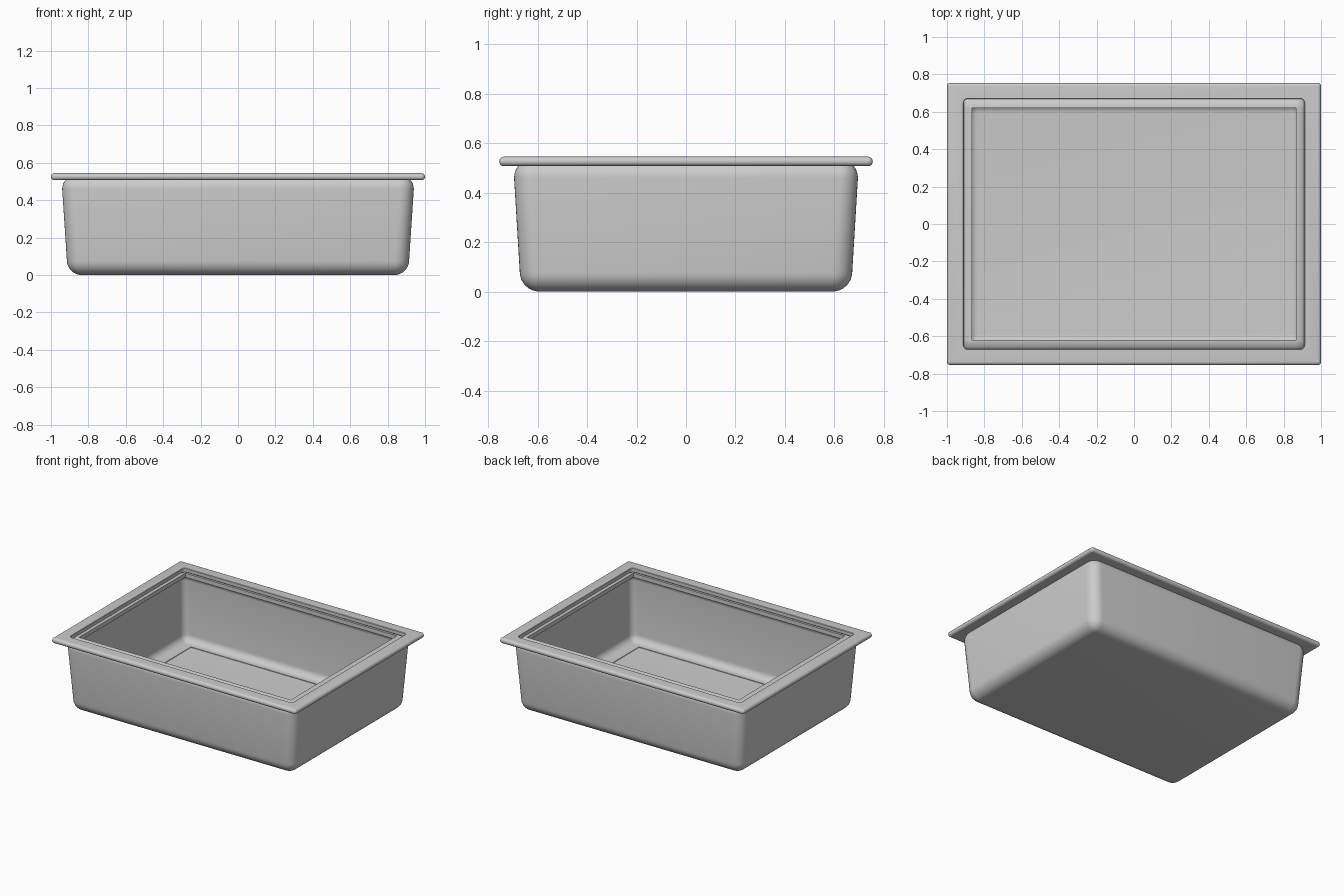
import bpy, bmesh
from math import sin, cos, pi

if "Cube" in bpy.data.objects:
    bpy.data.objects.remove(bpy.data.objects["Cube"])

def ring(cx, cy, r, z, n=8):
    """Rounded rectangle: core half sizes cx, cy grown outwards by radius r."""
    pts = []
    for k, (sx, sy) in enumerate(((1, 1), (-1, 1), (-1, -1), (1, -1))):
        for i in range(n + 1):
            a = (k + i / n) * pi / 2
            pts.append((sx * cx + r * cos(a), sy * cy + r * sin(a), z))
    return pts

def loft(name, rings, closed=False, caps=False, angle=35):
    """Skin a stack of rings; closed joins last to first, caps fills both ends."""
    bm = bmesh.new()
    loops = [[bm.verts.new(p) for p in r] for r in rings]
    n = len(loops[0])
    pairs = list(zip(loops, loops[1:])) + ([(loops[-1], loops[0])] if closed else [])
    for a, b in pairs:
        for i in range(n):
            j = (i + 1) % n
            bm.faces.new((a[i], a[j], b[j], b[i]))
    if caps:
        bm.faces.new(loops[0])
        bm.faces.new(loops[-1])
    bmesh.ops.remove_doubles(bm, verts=bm.verts[:], dist=1e-5)
    bmesh.ops.recalc_face_normals(bm, faces=bm.faces[:])
    me = bpy.data.meshes.new(name)
    bm.to_mesh(me)
    bm.free()
    ob = bpy.data.objects.new(name, me)
    bpy.context.collection.objects.link(ob)
    bpy.context.view_layer.objects.active = ob
    ob.select_set(True)
    bpy.ops.object.shade_smooth_by_angle(angle=angle * pi / 180)
    ob.select_set(False)
    return ob

# Tub: drafted shell with filleted edges, outside going up and inside coming down
STEPS = 8
BOTTOM, TOP = (0.835, 0.592), (0.865, 0.62)

def fillet(core, z, r, up):
    arc = [i / STEPS * pi / 2 for i in range(STEPS + 1)]
    if up:
        return [ring(*core, r * cos(a), z + r * sin(a)) for a in arc]
    return [ring(*core, r * sin(a), z - r * cos(a)) for a in arc]

outside = fillet(BOTTOM, 0.08, 0.08, False) + fillet(TOP, 0.46, 0.075, True)
inside = fillet(BOTTOM, 0.08, 0.05, False) + fillet(TOP, 0.46, 0.045, True)
loft("tub", outside + inside[::-1], caps=True)

# Rim: flat flange with a rounded outer edge and a rounded-corner opening
R = 0.019
edge = [ring(1 - R, 0.755 - R, R * cos(a), 0.526 + R * sin(a))
        for a in [(-0.5 + i / 10) * pi for i in range(11)]]
hole = [ring(0.89, 0.648, r, z) for r, z in
        ((0.023, 0.545), (0.02, 0.542), (0.02, 0.507))]
loft("rim", edge + hole, closed=True)

# Fine raised lines on the tub floor
def ridge(name, cx, cy, r, width, n, x=0):
    rings = [ring(cx, cy, r + d, z, n) for d, z in
             ((0, 0.028), (0, 0.034), (-width, 0.034), (-width, 0.028))]
    ob = loft(name, rings, closed=True)
    ob.location.x = x

ridge("floor_border", 0.788, 0.573, 0.002, 0.01, 1)
for side, x in (("left", -0.488), ("right", 0.488)):
    ridge("floor_ring_" + side, 0, 0, 0.085, 0.008, 12, x)
